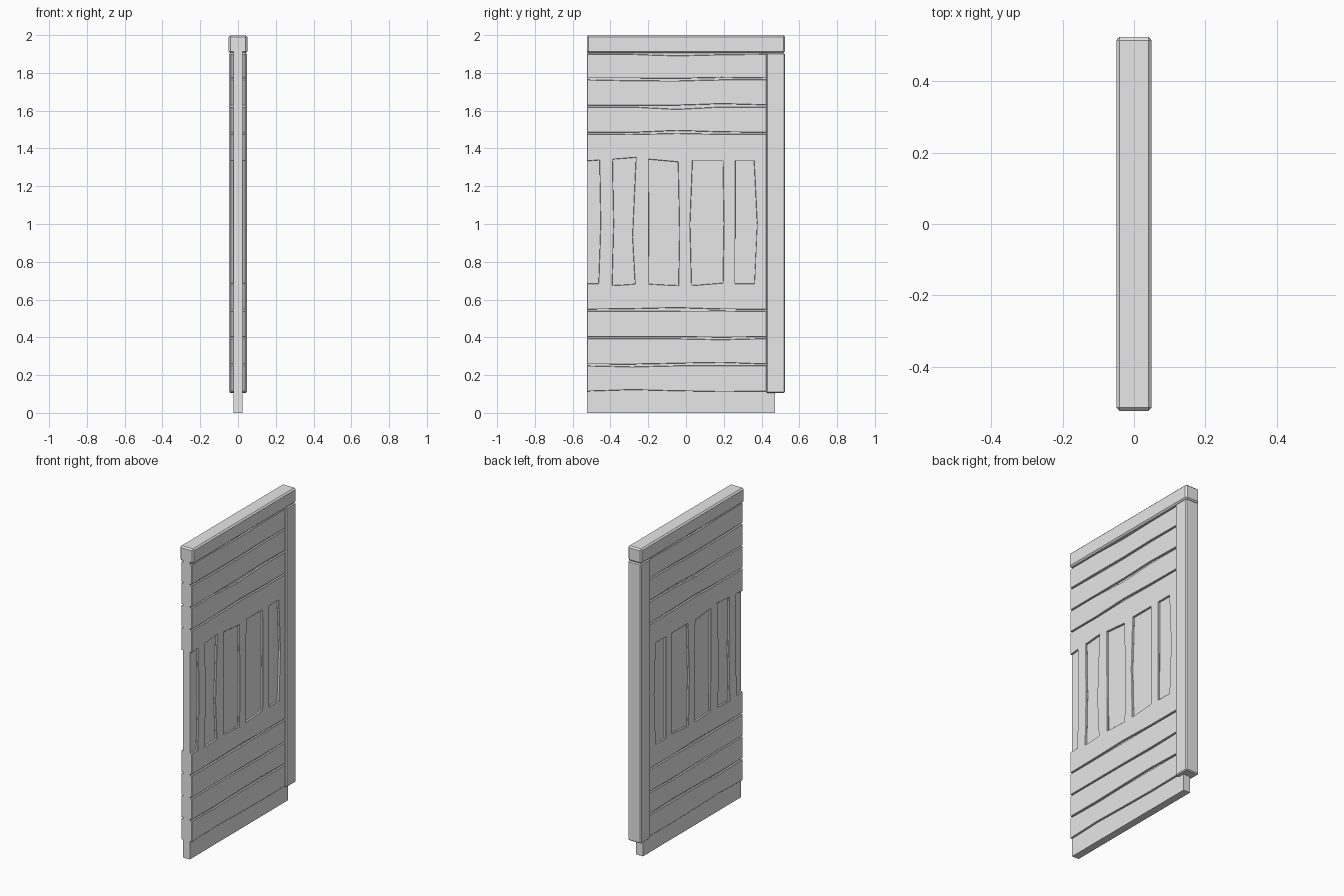
import bpy
import bmesh

old = bpy.data.objects.get("Cube")
if old:
    bpy.data.objects.remove(old, do_unlink=True)

# One plain grey for the whole panel
grey = bpy.data.materials.new("plain_grey")
grey.use_nodes = True
grey.diffuse_color = (0.8, 0.8, 0.8, 1)
grey.node_tree.nodes["Principled BSDF"].inputs["Base Color"].default_value = (0.8, 0.8, 0.8, 1)

FRONT, BACK = -0.524, 0.524
POST = 0.425          # front edge of the end post
CORE, FACE = 0.024, 0.038   # half thickness of the core and of the cladding


def finish(name, bm, bevel):
    bmesh.ops.recalc_face_normals(bm, faces=bm.faces)
    mesh = bpy.data.meshes.new(name)
    bm.to_mesh(mesh)
    bm.free()
    mesh.materials.append(grey)
    obj = bpy.data.objects.new(name, mesh)
    bpy.context.collection.objects.link(obj)
    if bevel:
        mod = obj.modifiers.new("worn_edges", "BEVEL")
        mod.width = bevel
        mod.segments = 1
        mod.limit_method = "ANGLE"
    return obj


def box(name, x, y, z, bevel=0):
    """Box from three (low, high) ranges."""
    bm = bmesh.new()
    bmesh.ops.create_cube(bm, size=1)
    for v in bm.verts:
        v.co = [r[0] if c < 0 else r[1] for c, r in zip(v.co, (x, y, z))]
    return finish(name, bm, bevel)


def board(name, loops, side, bevel=0.002):
    """Fill (y, z) loops, the first being the outline, and thicken along x."""
    bm = bmesh.new()
    edges = []
    for loop in loops:
        vs = [bm.verts.new((side * CORE, y, z)) for y, z in loop]
        edges += [bm.edges.new((a, b)) for a, b in zip(vs, vs[1:] + vs[:1])]
    bmesh.ops.triangle_fill(bm, edges=edges, use_beauty=True, normal=(1, 0, 0))
    bmesh.ops.dissolve_limit(bm, angle_limit=0.01, verts=[], edges=bm.edges)
    out = bmesh.ops.extrude_face_region(bm, geom=bm.faces[:])["geom"]
    moved = [g for g in out if isinstance(g, bmesh.types.BMVert)]
    bmesh.ops.translate(bm, verts=moved, vec=(side * (FACE - CORE), 0, 0))
    return finish(name, bm, bevel)


# Core, end post and top cap
box("core_panel", (-CORE, CORE), (FRONT, 0.472), (0, 1.92))
box("end_post", (-0.047, 0.047), (POST, BACK), (0.105, 1.905), 0.006)
box("top_cap", (-0.049, 0.049), (FRONT, BACK), (1.905, 2.0), 0.009)

# Uneven seams: height, then bumps along the length for the edge above and below
seams = [
    (0.110, (0, 8, 2, -2, 0), (0, 0, 0, 0, 0)),
    (0.254, (0, -1, 4, 8, 0), (0, -6, 0, 0, 0)),
    (0.398, (0, 0, 0, -2, 0), (0, 0, -1, -6, 0)),
    (0.544, (0, 3, 8, 1, 0), (0, 0, 0, 1, -2)),
    (1.480, (0, 0, 10, 3, 0), (0, -1, 4, 0, 0)),
    (1.624, (0, 0, 0, 8, 2), (0, 0, -12, 0, 0)),
    (1.768, (0, 0, -2, 3, 0), (0, -5, -6, 0, 0)),
    (1.903, (0, 0, 0, 0, 0), (0, 0, -8, -2, 0)),
]


def seam(index, row):
    """Points along one edge of a seam; row 1 is above it, row 2 below it."""
    z = seams[index][0] + (0.004 if row == 1 else -0.004)
    step = (POST - FRONT) / 4
    return [(FRONT + i * step, z + b / 1000) for i, b in enumerate(seams[index][row])]


# Recessed openings: (y, z) corners with a bowed side
openings = [
    [(-0.39, 0.675), (-0.27, 0.682), (-0.284, 0.93), (-0.265, 1.352), (-0.388, 1.342),
     (-0.382, 1.0)],
    [(-0.195, 0.682), (-0.04, 0.675), (-0.035, 0.95), (-0.042, 1.328), (-0.198, 1.342)],
    [(0.03, 0.675), (0.195, 0.688), (0.2, 1.0), (0.195, 1.335), (0.035, 1.335), (0.022, 1.0)],
    [(0.26, 0.685), (0.362, 0.685), (0.376, 1.0), (0.36, 1.335), (0.262, 1.335)],
]
notch = [(FRONT, 1.333), (-0.458, 1.338), (-0.452, 1.0), (-0.463, 0.685), (FRONT, 0.685)]

# Cladding on both faces
for side, word in ((1, "left"), (-1, "right")):
    for i in range(len(seams) - 1):
        outline = seam(i, 1) + seam(i + 1, 2)[::-1]
        if i == 3:
            board(f"{word}_slotted_frame", [outline + notch] + openings, side)
        else:
            board(f"{word}_plank_{i + 1}", [outline], side)
